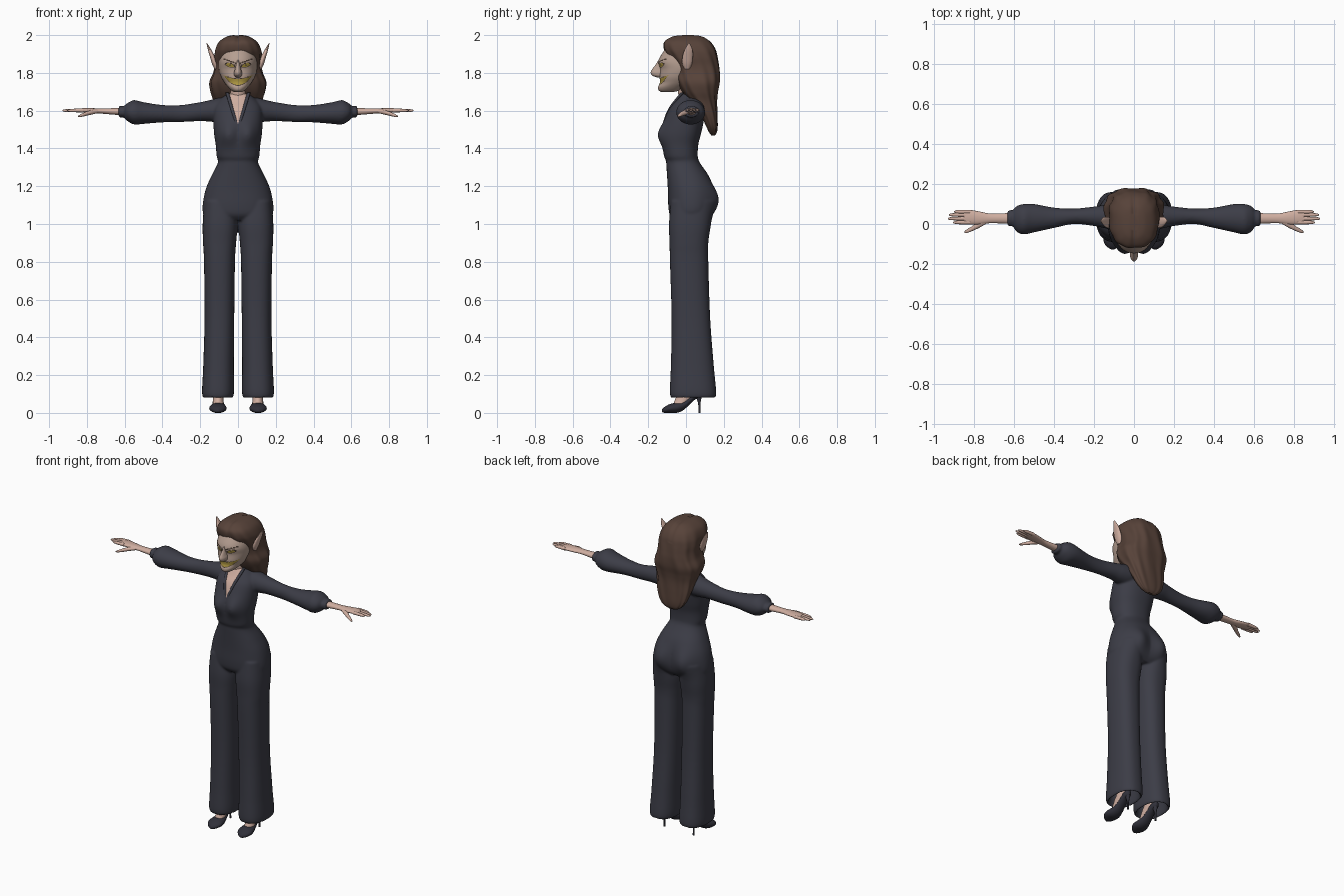
import bpy, bmesh, math
from mathutils import Vector


def mat(name, r, g, b):
    m = bpy.data.materials.new(name)
    m.diffuse_color = (r, g, b, 1)
    return m


SUIT = mat("dark navy cloth", 0.045, 0.046, 0.062)
SKIN = mat("pale skin", 0.62, 0.42, 0.35)
FACE = mat("greyish face skin", 0.46, 0.34, 0.28)
HAIR = mat("brown hair", 0.095, 0.055, 0.041)
YELLOW = mat("dirty yellow", 0.40, 0.29, 0.05)
DARK = mat("dark lines", 0.06, 0.04, 0.03)
SHOE = mat("black leather", 0.03, 0.03, 0.042)


def spline(rows, steps):
    """Catmull-Rom smoothing of the rows."""
    out = []
    for i in range(len(rows) - 1):
        p = [rows[max(0, min(len(rows) - 1, i + k))] for k in (-1, 0, 1, 2)]
        for j in range(steps):
            t = j / steps
            out.append([0.5 * (2 * b + (c - a) * t + (2 * a - 5 * b + 4 * c - d) * t * t
                               + (3 * b - a - 3 * c + d) * t ** 3) for a, b, c, d in zip(*p)])
    return out + [list(rows[-1])]


def loft(bm, axis, rows, s=1, n=32, e=2.0, steps=5, warp=None):
    """Rows: position on the axis, then low/high limits on the other two axes."""
    rings = []
    for t, a0, a1, b0, b1 in spline(rows, steps):
        ring = []
        for k in range(n):
            w = 2 * math.pi * k / n
            c, d = math.cos(w), math.sin(w)
            a = (a0 + a1) / 2 + (a1 - a0) / 2 * math.copysign(abs(c) ** (2 / e), c)
            b = (b0 + b1) / 2 + (b1 - b0) / 2 * math.copysign(abs(d) ** (2 / e), d)
            p = Vector({'x': (t, a, b), 'y': (a, t, b), 'z': (a, b, t)}[axis])
            if warp:
                p = warp(p, w)
            p.x *= s
            ring.append(bm.verts.new(p))
        rings.append(ring)
    for r, q in zip(rings, rings[1:]):
        for k in range(n):
            bm.faces.new((r[k], r[(k + 1) % n], q[(k + 1) % n], q[k]))
    bm.faces.new(rings[0])
    bm.faces.new(rings[-1])


def finish(name, bm, *mats):
    bmesh.ops.recalc_face_normals(bm, faces=bm.faces)
    me = bpy.data.meshes.new(name)
    bm.to_mesh(me)
    bm.free()
    for m in mats:
        me.materials.append(m)
    ob = bpy.data.objects.new(name, me)
    bpy.context.collection.objects.link(ob)
    return ob


def part(name, m, axis, rows, s=1, **kw):
    bm = bmesh.new()
    loft(bm, axis, rows, s, **kw)
    return finish(name, bm, m)


# Jumpsuit: body, trouser legs and sleeves fused into one cloth surface
def curves(p, w):
    def bump(x, z, sx, sz):
        return math.exp(-((abs(p.x) - x) / sx) ** 2 - ((p.z - z) / sz) ** 2)
    front = max(0, min(1, (-p.y - 0.02) / 0.06))
    back = max(0, min(1, (p.y - 0.02) / 0.08))
    p.y += 0.034 * back * bump(0.085, 1.13, 0.06, 0.08) - 0.034 * front * bump(0.055, 1.475, 0.05, 0.06)
    return p


bm = bmesh.new()
loft(bm, 'z', [(1.02, -.15, .15, -.06, .11), (1.05, -.182, .182, -.086, .135), (1.1, -.187, .187, -.094, .147),
               (1.18, -.172, .172, -.096, .143), (1.25, -.143, .143, -.10, .122), (1.31, -.112, .112, -.104, .083),
               (1.335, -.106, .106, -.106, .068), (1.36, -.113, .113, -.116, .062), (1.42, -.118, .118, -.122, .065),
               (1.48, -.127, .127, -.121, .08), (1.55, -.13, .13, -.112, .095), (1.61, -.127, .127, -.09, .1),
               (1.65, -.105, .105, -.06, .095), (1.69, -.058, .058, -.035, .08)],
     n=64, e=2.3, warp=curves)
LEG = [(1.12, .015, .178, -.08, .13), (1.0, .003, .187, -.09, .13), (.9, .01, .185, -.087, .118),
       (.8, .016, .18, -.085, .118), (.5, .02, .177, -.076, .128), (.25, .022, .184, -.08, .147),
       (.1, .022, .19, -.085, .16)]
CAVITY = [(.1, .04, .172, -.067, .142), (.28, .04, .166, -.06, .13)]
SLEEVE = [(.04, -.03, .10, 1.55, 1.672), (.1, -.03, .10, 1.54, 1.668), (.15, -.02, .095, 1.542, 1.656),
          (.2, -.01, .087, 1.545, 1.645), (.3, 0, .077, 1.54, 1.63), (.4, -.02, .082, 1.538, 1.63),
          (.5, -.042, .1, 1.53, 1.645), (.55, -.052, .1, 1.527, 1.656), (.585, -.04, .09, 1.545, 1.64),
          (.605, -.012, .07, 1.564, 1.624), (.615, -.012, .07, 1.562, 1.626), (.632, -.01, .067, 1.565, 1.624)]
for s in (1, -1):
    loft(bm, 'z', LEG + CAVITY, s, n=48, e=2.4, warp=curves)
    loft(bm, 'x', SLEEVE, s, n=40)
suit = finish("jumpsuit", bm, SUIT, SKIN)
rm = suit.modifiers.new("fuse", 'REMESH')
rm.mode, rm.voxel_size = 'VOXEL', 0.0062
sm = suit.modifiers.new("soften", 'SMOOTH')
sm.factor, sm.iterations = 0.5, 6
dg = bpy.context.evaluated_depsgraph_get()
bm = bmesh.new()
bm.from_mesh(bpy.data.meshes.new_from_object(suit.evaluated_get(dg)))
bpy.data.objects.remove(suit)

# Neckline: cut a clean V into the front and colour it as skin
K, V0 = 0.3, 1.528
for s in (1, -1):
    fs = [f for f in bm.faces if f.calc_center_median().y < 0 and f.calc_center_median().z > 1.5]
    geom = fs + list({e for f in fs for e in f.edges}) + list({v for f in fs for v in f.verts})
    bmesh.ops.bisect_plane(bm, geom=geom, plane_co=(0, 0, V0), plane_no=(s, 0, -K))
for f in bm.faces:
    c = f.calc_center_median()
    f.material_index = int(c.y < 0 and c.z > V0 and abs(c.x) < K * (c.z - V0))
finish("jumpsuit", bm, SUIT, SKIN)

part("neck", SKIN, 'z', [(1.6, -.05, .05, -.03, .06), (1.68, -.045, .045, -.04, .055),
                         (1.76, -.045, .045, -.05, .06)])


# Head with painted eyes, brows and a wide grin
bm = bmesh.new()
loft(bm, 'z', [(1.698, -.02, .02, -.13, -.07), (1.708, -.036, .036, -.145, -.03), (1.725, -.053, .053, -.148, 0),
               (1.75, -.072, .072, -.138, .04), (1.78, -.089, .089, -.14, .08), (1.82, -.1, .1, -.137, .1),
               (1.86, -.101, .101, -.146, .11), (1.9, -.094, .094, -.128, .11), (1.94, -.07, .07, -.095, .09),
               (1.96, -.03, .03, -.05, .05)], n=128, steps=10, e=2.15)
for f in bm.faces:
    c = f.calc_center_median()
    x, z = abs(c.x), c.z
    if c.y > -.03:
        continue
    mouth = abs(z - 1.752 - 6 * x * x) / max(.001, .015 * (1 - (x / .078) ** 2)) if x < .078 else 9
    eye = ((x - .042) / .021) ** 2 + ((z - 1.841 - .25 * (x - .042)) / .009) ** 2
    brow = abs(z - 1.858 - .35 * (x - .03))
    if eye < 1:
        f.material_index = 2 if (x - .042) ** 2 + (z - 1.841) ** 2 < .004 ** 2 else 1
    elif eye < 1.7 or (.014 < x < .075 and brow < .0035) or 1 < mouth < 1.3:
        f.material_index = 2
    elif mouth <= 1:
        f.material_index = 1
finish("head", bm, FACE, YELLOW, DARK)
part("nose", FACE, 'z', [(1.87, -.008, .008, -.145, -.1), (1.845, -.011, .011, -.16, -.1),
                         (1.82, -.016, .016, -.179, -.1), (1.803, -.021, .021, -.187, -.1),
                         (1.787, -.02, .02, -.18, -.1), (1.776, -.012, .012, -.155, -.1)])


# Long wavy hair; the face pushes out through its front
def strands(p, w):
    k = 1 + .022 * math.sin(11 * w + 14 * p.z) * min(1, (2.0 - p.z) * 8)
    cy = .05 if p.z > 1.65 else .05 + (1.65 - p.z) * .5
    p.x *= k
    p.y = cy + (p.y - cy) * k
    if p.z > 1.9:                      # centre parting
        p.z -= .008 * math.exp(-(p.x / .012) ** 2)
    return p


part("hair", HAIR, 'z', [(2.0, -.025, .025, -.03, .05), (1.992, -.06, .06, -.075, .09), (1.965, -.1, .1, -.115, .13),
                         (1.925, -.12, .12, -.116, .156), (1.885, -.125, .125, -.095, .166),
                         (1.84, -.123, .123, -.07, .174), (1.8, -.13, .13, -.057, .179), (1.75, -.149, .149, -.045, .178),
                         (1.7, -.143, .143, -.02, .168), (1.65, -.127, .127, .02, .163), (1.58, -.112, .112, .075, .165),
                         (1.52, -.09, .09, .105, .167), (1.485, -.062, .062, .122, .163), (1.468, -.03, .03, .135, .152)],
     n=96, e=2.6, steps=6, warp=strands)

FINGERS = [(.008, .905), (.027, .93), (.046, .925), (.061, .9)]
for s, side in ((1, "left"), (-1, "right")):
    # Pointed ear
    part(side + "_ear", SKIN, 'z', [(1.82, .1, .125, -.008, .02), (1.85, .108, .138, -.02, .032),
                                    (1.89, .124, .15, -.018, .036), (1.925, .143, .16, -.006, .034),
                                    (1.957, .163, .167, .012, .02)], s)
    # Collar edge along the neckline
    part(side + "_collar", SUIT, 'z', [(z, K * (z - V0) - .002, K * (z - V0) + .016, y - .008, y + .012)
                                       for z, y in ((1.54, -.113), (1.58, -.1), (1.62, -.08),
                                                    (1.66, -.05), (1.695, -.022))], s, n=16)
    # Hand, fingers and thumb
    bm = bmesh.new()
    loft(bm, 'x', [(.6, 0, .056, 1.575, 1.615), (.66, .003, .053, 1.579, 1.613), (.72, .004, .052, 1.584, 1.612),
                   (.77, -.002, .062, 1.586, 1.613), (.82, -.002, .07, 1.59, 1.613),
                   (.85, .002, .066, 1.593, 1.61)], s, n=24)
    for y, tip in FINGERS:
        loft(bm, 'x', [(.82, y - .01, y + .01, 1.591, 1.612), (.87, y - .0095, y + .0095, 1.592, 1.61),
                       (tip - .012, y - .007, y + .007, 1.594, 1.607), (tip, y - .002, y + .002, 1.599, 1.602)],
             s, n=12)
    loft(bm, 'x', [(.74, 0, .03, 1.587, 1.607), (.775, -.02, .015, 1.579, 1.604), (.81, -.036, -.012, 1.571, 1.592),
                   (.835, -.045, -.027, 1.566, 1.58), (.846, -.045, -.037, 1.567, 1.573)], s, n=14)
    finish(side + "_hand", bm, SKIN)
    # Foot and ankle
    part(side + "_foot", SKIN, 'z', [(.03, .075, .137, -.075, -.02), (.06, .077, .133, -.062, .02),
                                     (.1, .078, .132, -.045, .055), (.15, .08, .13, -.02, .065),
                                     (.27, .07, .14, -.015, .085)], s)
    # Pointed shoe with a stiletto heel
    bm = bmesh.new()
    loft(bm, 'y', [(-.127, .1, .112, .004, .018), (-.113, .078, .136, 0, .032), (-.085, .061, .152, 0, .047),
                   (-.05, .063, .148, 0, .055), (-.015, .072, .138, .014, .065), (.02, .077, .133, .045, .088),
                   (.05, .079, .131, .072, .118), (.075, .085, .125, .085, .13), (.086, .096, .114, .095, .122)],
         s, n=24)
    loft(bm, 'z', [(0, .099, .111, .065, .077), (.05, .099, .111, .064, .077), (.085, .092, .118, .052, .083),
                   (.105, .088, .122, .045, .084)], s, n=16)
    finish(side + "_shoe", bm, SHOE)

# Smooth shading everywhere
for ob in bpy.context.collection.objects:
    ob.select_set(True)
    bpy.context.view_layer.objects.active = ob
bpy.ops.object.shade_smooth_by_angle(angle=math.radians(50))
